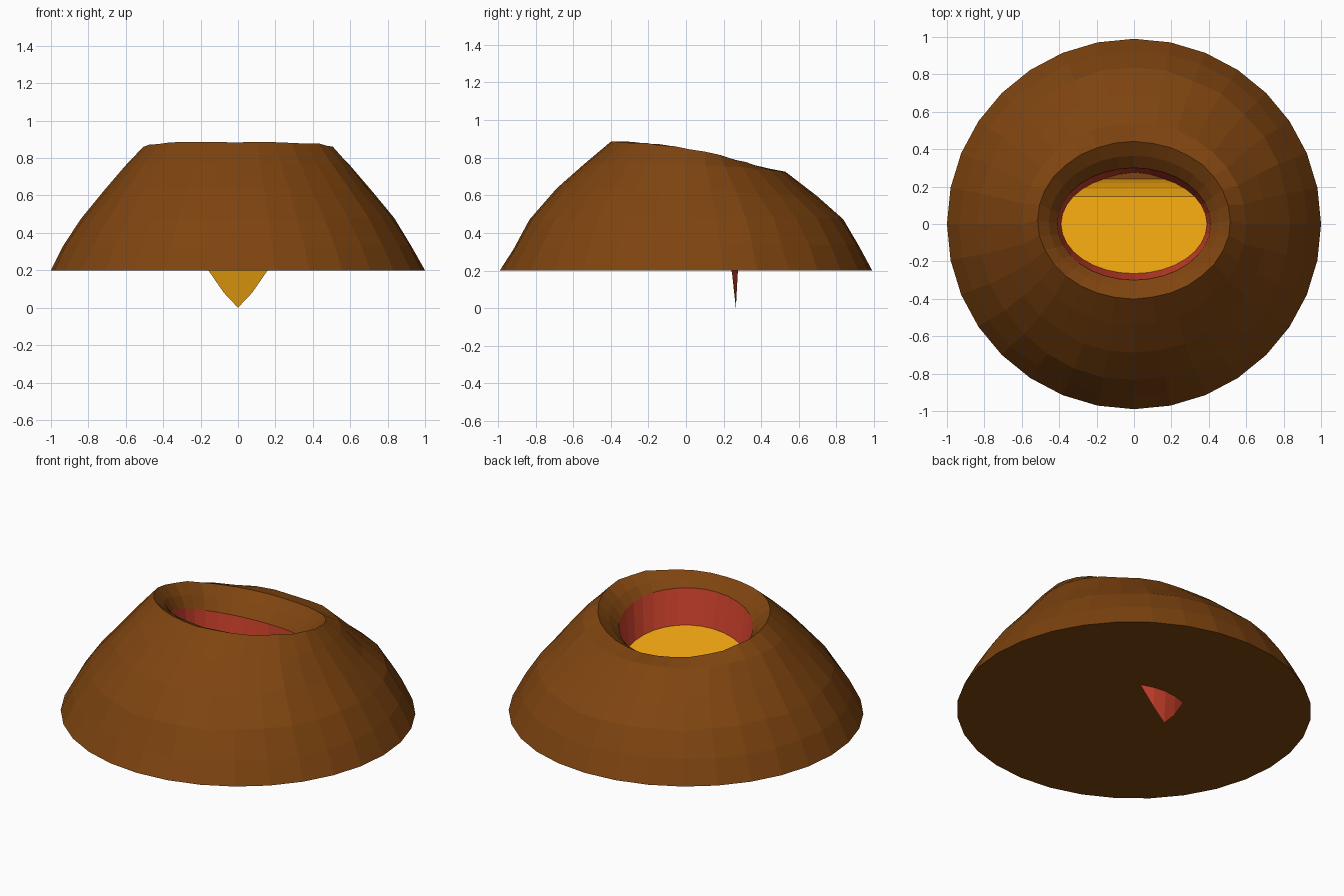
import bpy
import math
import random

random.seed(4)
SEGS = 32

cube = bpy.data.objects.get("Cube")
if cube:
    bpy.data.objects.remove(cube, do_unlink=True)


def material(name, color):
    mat = bpy.data.materials.new(name)
    mat.use_nodes = True
    mat.diffuse_color = (*color, 1)
    mat.node_tree.nodes["Principled BSDF"].inputs["Base Color"].default_value = (*color, 1)
    return mat


def add_object(name, verts, faces, mat):
    mesh = bpy.data.meshes.new(name)
    mesh.from_pydata(verts, [], faces)
    mesh.materials.append(mat)
    mesh.update()
    obj = bpy.data.objects.new(name, mesh)
    bpy.context.collection.objects.link(obj)
    return obj


def ring(rx, ry, cy, height, jitter=0.0):
    """Ellipse of points; height is a function of (x, y, sine of the angle)."""
    points = []
    for i in range(SEGS):
        a = 2 * math.pi * i / SEGS
        k = 1 + random.uniform(-jitter, jitter)
        x, y = rx * math.cos(a) * k, cy + ry * math.sin(a) * k
        points.append((x, y, height(x, y, math.sin(a)) + random.uniform(-jitter, jitter)))
    return points


def loft(rings):
    """Quads between successive rings."""
    verts = [p for r in rings for p in r]
    faces = []
    for k in range(len(rings) - 1):
        for i in range(SEGS):
            j = (i + 1) % SEGS
            a, b = k * SEGS, (k + 1) * SEGS
            faces.append((a + i, a + j, b + j, b + i))
    return verts, faces


def by_side(front, side, back):
    """Height that blends between the front, the sides and the back."""
    return lambda x, y, s: side + (back - front) / 2 * s + ((back + front) / 2 - side) * s * s


def lip_height(x, y, s):
    return 0.73 - 0.33 * y


def lava_height(x, y, s):
    # Tilted pool that drains into a narrow spout at the back
    z = 0.5 - 0.43 * y
    if y > 0.05:
        z = min(z, 1.45 * abs(x) - 0.03)
    return max(z, 0.0)


brown = material("earth brown", (0.21, 0.058, 0.005))
red = material("hot red", (0.64, 0.056, 0.026))
orange = material("lava orange", (0.80, 0.35, 0.005))

# Hill: slopes, crest and inner slope down to the crater lip, with a flat base
lip = ring(0.41, 0.30, 0.0, lip_height)
hill_rings = [
    ring(1.0, 0.99, 0.0, by_side(0.2, 0.2, 0.2)),
    ring(0.93, 0.92, 0.0, by_side(0.32, 0.335, 0.335), 0.006),
    ring(0.835, 0.835, 0.0, by_side(0.47, 0.48, 0.475), 0.008),
    ring(0.71, 0.69, 0.0, by_side(0.63, 0.625, 0.60), 0.008),
    ring(0.60, 0.54, 0.0, by_side(0.765, 0.765, 0.72), 0.005),
    ring(0.515, 0.42, 0.02, by_side(0.885, 0.845, 0.735), 0.004),
    ring(0.455, 0.355, 0.01, by_side(0.86, 0.79, 0.69), 0.003),
    lip,
]
verts, faces = loft(hill_rings)
faces.append(tuple(reversed(range(SEGS))))
add_object("hill", verts, faces, brown)

# Crater wall from the lip down to the edge of the lava
shore = ring(0.39, 0.265, 0.0, lava_height)
verts, faces = loft([lip, shore])
add_object("crater_wall", verts, faces, red)

# Lava: strips across the pool, and the steep spout at the back
back = SEGS // 4
faces = [tuple(range(back - 3, back + 4))]
for step in range(3, 2 * back):
    right, left = (back - step) % SEGS, back + step
    nxt_right, nxt_left = (right - 1) % SEGS, (left + 1) % SEGS
    if nxt_right == nxt_left:
        faces.append((right, left, nxt_left))
    else:
        faces.append((right, left, nxt_left, nxt_right))
add_object("lava", shore, faces, orange)
